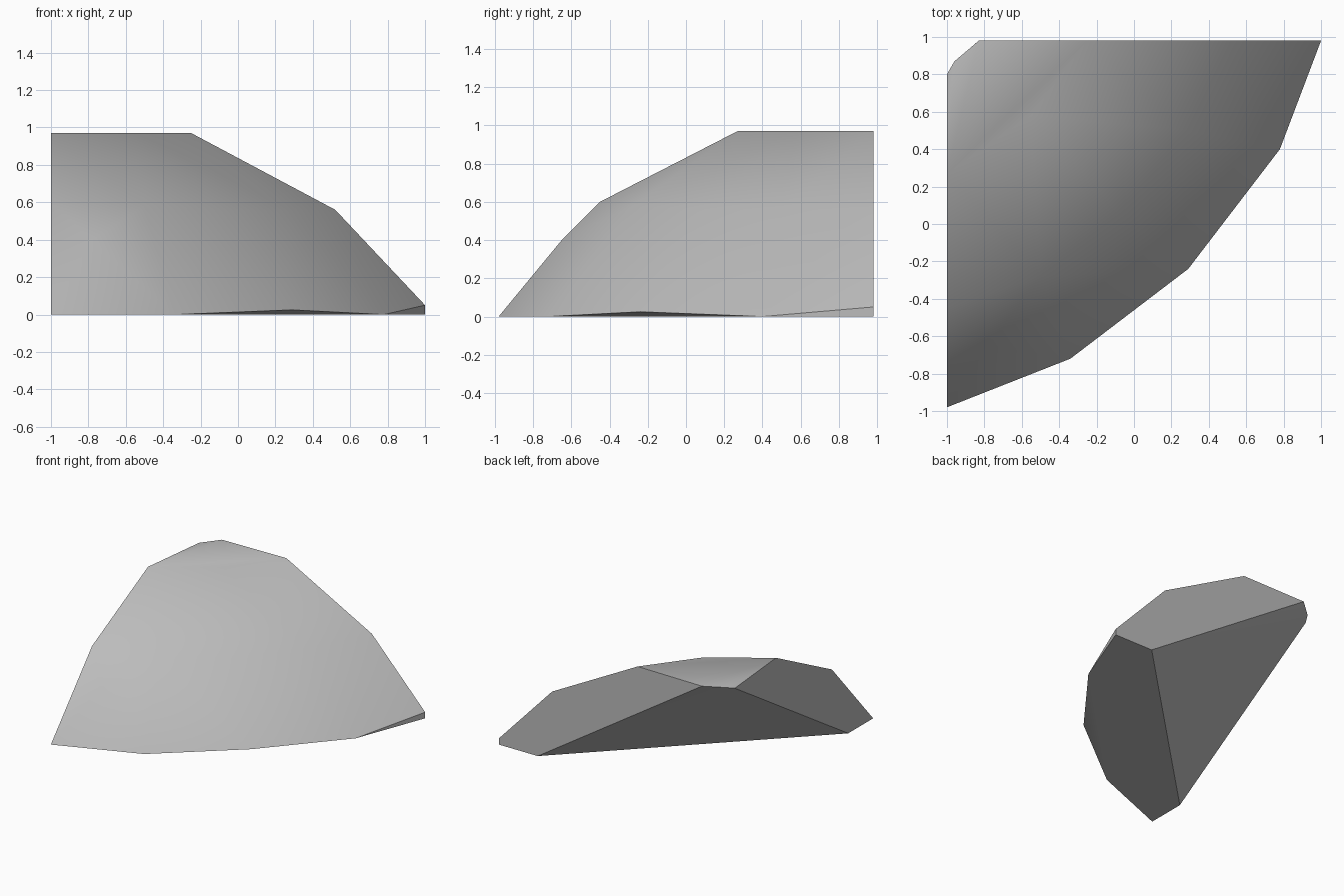
import bpy
import bmesh
import math

default_cube = bpy.data.objects.get("Cube")
if default_cube:
    bpy.data.objects.remove(default_cube, do_unlink=True)

# Stone colour
stone = bpy.data.materials.new("grey_stone")
stone.use_nodes = True
colour = (0.5, 0.5, 0.5, 1)
stone.diffuse_color = colour
stone.node_tree.nodes["Principled BSDF"].inputs["Base Color"].default_value = colour

# Broken cross-sections: back wall and right wall
back_wall = [(-0.83, 0.965), (-0.25, 0.97), (0.52, 0.56),
             (1, 0.05), (1, 0), (0.65, 0)]
right_wall = [(0.80, 0.925), (0.27, 0.97), (-0.45, 0.6),
              (-0.98, 0), (-0.66, 0)]

# Outer rim, weathered dome and chipped corner
rim = [(-0.34, -0.72, 0), (0.29, -0.24, 0.025), (0.78, 0.4, 0)]
dome = [(-0.55, 0.58, 0.97), (-0.07, 0.07, 0.56), (-0.5, -0.28, 0.58),
        (0.28, 0.5, 0.56), (-0.78, -0.65, 0.4)]
chip = [(-0.96, 0.87, 0.947)]

points = [(x, 0.98, z) for x, z in back_wall]
points += [(-1, y, z) for y, z in right_wall]
points += rim + dome + chip

# Wrap the points in a solid stone shard
bm = bmesh.new()
for p in points:
    bm.verts.new(p)
hull = bmesh.ops.convex_hull(bm, input=bm.verts[:])
loose = [v for v in bm.verts if not v.link_faces]
bmesh.ops.delete(bm, geom=loose, context='VERTS')
bmesh.ops.dissolve_limit(bm, angle_limit=math.radians(1),
                         verts=bm.verts[:], edges=bm.edges[:])
bmesh.ops.recalc_face_normals(bm, faces=bm.faces[:])

mesh = bpy.data.meshes.new("stone_shard")
bm.to_mesh(mesh)
bm.free()
mesh.materials.append(stone)
shard = bpy.data.objects.new("stone_shard", mesh)
bpy.context.collection.objects.link(shard)

# Soft dome, crisp broken edges
bpy.ops.object.select_all(action='DESELECT')
shard.select_set(True)
bpy.context.view_layer.objects.active = shard
bpy.ops.object.shade_smooth_by_angle(angle=math.radians(37))
